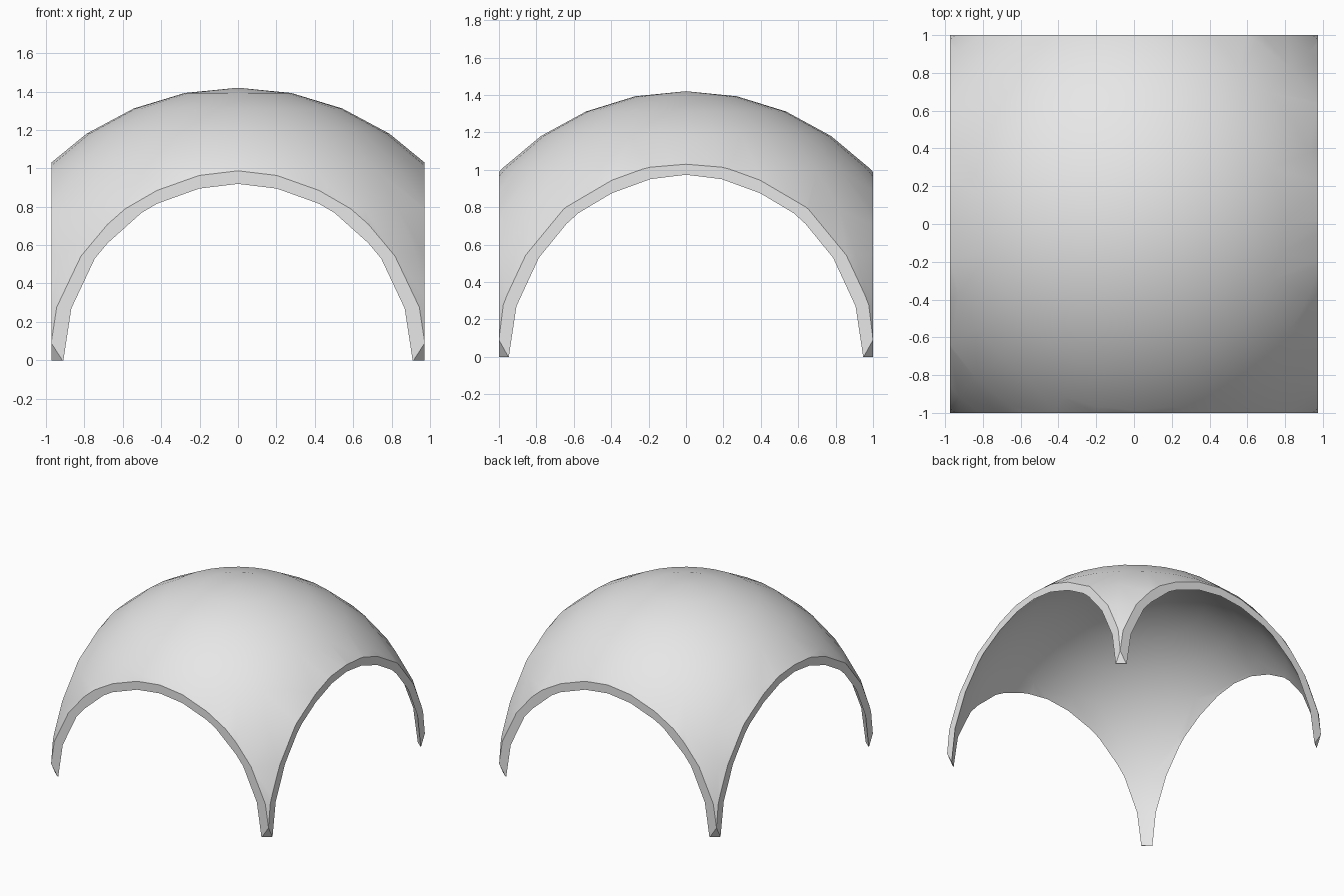
import bpy, bmesh, math
from mathutils import Matrix

cube = bpy.data.objects.get("Cube")
if cube:
    bpy.data.objects.remove(cube, do_unlink=True)

HALF_X, HALF_Y = 0.973, 1.0
OUTER = (1.42, 1.395, 1.42)
INNER = (1.37, 1.347, 1.384)

grey = bpy.data.materials.new("plain_grey")
grey.use_nodes = True
colour = (0.8, 0.8, 0.8, 1)
grey.diffuse_color = colour
grey.node_tree.nodes["Principled BSDF"].inputs["Base Color"].default_value = colour


def make_object(name, bm):
    bmesh.ops.recalc_face_normals(bm, faces=bm.faces)
    mesh = bpy.data.meshes.new(name)
    bm.to_mesh(mesh)
    bm.free()
    mesh.materials.append(grey)
    obj = bpy.data.objects.new(name, mesh)
    bpy.context.collection.objects.link(obj)
    return obj


def ellipsoid(name, radii):
    bm = bmesh.new()
    bmesh.ops.create_uvsphere(bm, u_segments=32, v_segments=16, radius=1,
                              matrix=Matrix.Diagonal((*radii, 1)))
    return make_object(name, bm)


def trimming_block():
    # Rectangular block with its four bottom corners sliced off
    bm = bmesh.new()
    for sx in (-1, 1):
        for sy in (-1, 1):
            for x, y, z in ((HALF_X, HALF_Y, 2), (HALF_X, HALF_Y, 0.09),
                            (0.915, HALF_Y, 0), (HALF_X, 0.95, 0)):
                bm.verts.new((sx * x, sy * y, z))
    bmesh.ops.convex_hull(bm, input=bm.verts)
    return make_object("trimming_block", bm)


# Dome shell: outer surface, trimmed to a rectangle, then hollowed
dome = ellipsoid("dome_shell", OUTER)
bpy.context.view_layer.objects.active = dome
dome.select_set(True)
for operation, cutter in (("INTERSECT", trimming_block()),
                          ("DIFFERENCE", ellipsoid("hollow", INNER))):
    cutter.hide_render = True
    mod = dome.modifiers.new(operation.lower(), "BOOLEAN")
    mod.operation = operation
    mod.solver = "EXACT"
    mod.object = cutter
    bpy.ops.object.modifier_apply(modifier=mod.name)
    bpy.data.objects.remove(cutter, do_unlink=True)

# Smooth curved surfaces, sharp cut rims
bpy.ops.object.shade_smooth_by_angle(angle=math.radians(30))
